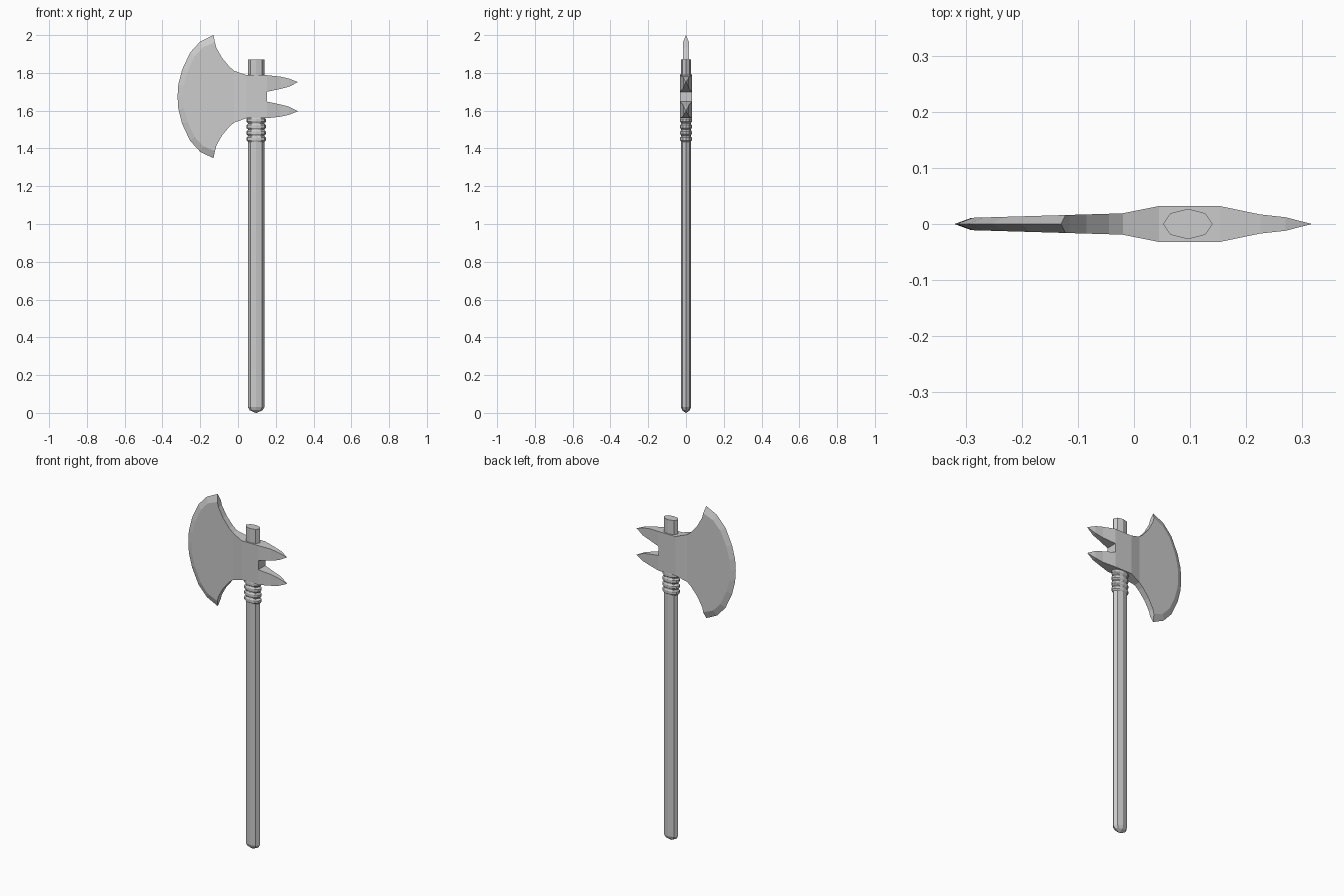
import bpy, bmesh, math

cube = bpy.data.objects.get("Cube")
if cube:
    bpy.data.objects.remove(cube, do_unlink=True)

GREY = (0.6, 0.6, 0.6, 1)
mat = bpy.data.materials.new("plain grey")
mat.use_nodes = True
mat.diffuse_color = GREY
mat.node_tree.nodes["Principled BSDF"].inputs["Base Color"].default_value = GREY

SHAFT_X = 0.096   # shaft axis
HEAD_Z = 1.674    # mirror height of the axe head


def finish(bm, name):
    bmesh.ops.recalc_face_normals(bm, faces=bm.faces)
    mesh = bpy.data.meshes.new(name)
    bm.to_mesh(mesh)
    bm.free()
    mesh.materials.append(mat)
    obj = bpy.data.objects.new(name, mesh)
    bpy.context.collection.objects.link(obj)
    return obj


def loft(name, levels, sides=8):
    """Stack of oval loops, each level (z, x radius, y radius)."""
    bm = bmesh.new()
    loops = []
    for z, rx, ry in levels:
        loops.append([bm.verts.new((SHAFT_X + rx * math.cos(a), ry * math.sin(a), z))
                      for a in (math.tau * i / sides for i in range(sides))])
    for low, high in zip(loops, loops[1:]):
        for i in range(sides):
            j = (i + 1) % sides
            bm.faces.new((low[i], low[j], high[j], high[i]))
    bm.faces.new(loops[0])
    bm.faces.new(loops[-1])
    return finish(bm, name)


# Shaft with a blunt pointed butt
loft("shaft", [(0, 0.003, 0.002), (0.014, 0.034, 0.02),
               (0.03, 0.044, 0.027), (1.87, 0.044, 0.027)])

# Grip rings below the head
for k in range(4):
    z = 1.45 + 0.033 * k
    loft(f"grip_ring_{k + 1}", [(z - 0.016, 0.042, 0.025), (z - 0.007, 0.052, 0.031),
                                (z + 0.007, 0.052, 0.031), (z + 0.016, 0.042, 0.025)], 12)

# Axe head: half outlines as (x, height above the mirror line)
edge = [(-0.32, 0), (-0.316, 0.065), (-0.296, 0.143), (-0.254, 0.233), (-0.2, 0.292), (-0.13, 0.326)]
bevel = [(-0.29, 0), (-0.287, 0.06), (-0.268, 0.132), (-0.23, 0.213), (-0.185, 0.262), (-0.122, 0.288)]
beard = [(-0.115, 0.26), (-0.085, 0.206), (-0.045, 0.158), (-0.02, 0.137)]
spike = [(0.153, 0.026, 0.114), (0.225, 0.041, 0.106), (0.27, 0.053, 0.096)]
tip = (0.317, 0.077)
thickness = [(-0.29, 0.011), (-0.02, 0.019), (0.045, 0.032), (0.153, 0.032),
             (0.225, 0.017), (0.27, 0.012)]


def half_thickness(p):
    if p in edge or p == tip:
        return 0
    for (x0, t0), (x1, t1) in zip(thickness, thickness[1:]):
        if p[0] <= x1:
            return t0 + (t1 - t0) * (p[0] - x0) / (x1 - x0)


# Flat panels of the upper half, seen from the side
panels = [[edge[i], edge[i + 1], bevel[i + 1], bevel[i]] for i in range(len(edge) - 1)]
panels.append(bevel + beard + [(-0.02, 0)])
panels.append([(-0.02, 0), beard[-1], (0.045, 0.114), (0.045, 0)])
panels.append([(0.045, 0), (0.045, 0.114), (0.153, 0.114), (0.153, 0.026), (0.153, 0)])
for (xa, la, ha), (xb, lb, hb) in zip(spike, spike[1:]):
    panels.append([(xa, la), (xa, ha), (xb, hb), (xb, lb)])
panels.append([(0.27, 0.053), (0.27, 0.096), tip])

bm = bmesh.new()
verts, opposite = {}, {}


def vert(p, up, side):
    t = half_thickness(p)
    key = (p[0], p[1] * up, side if t else 0)
    if key not in verts:
        verts[key] = bm.verts.new((p[0], side * t, HEAD_Z + p[1] * up))
    return verts[key]


front = []
for up in (1, -1):
    for panel in panels:
        near = [vert(p, up, -1) for p in panel]
        far = [vert(p, up, 1) for p in panel]
        opposite.update(zip(near, far))
        front.append(bm.faces.new(near))
        bm.faces.new(far)

# Walls joining the two sides along the open rim
rim = {e for f in front for e in f.edges if e.is_boundary}
for e in rim:
    a, b = e.verts
    ring = [a, b, opposite[b], opposite[a]]
    bm.faces.new(list(dict.fromkeys(ring)))
finish(bm, "axe_head")
